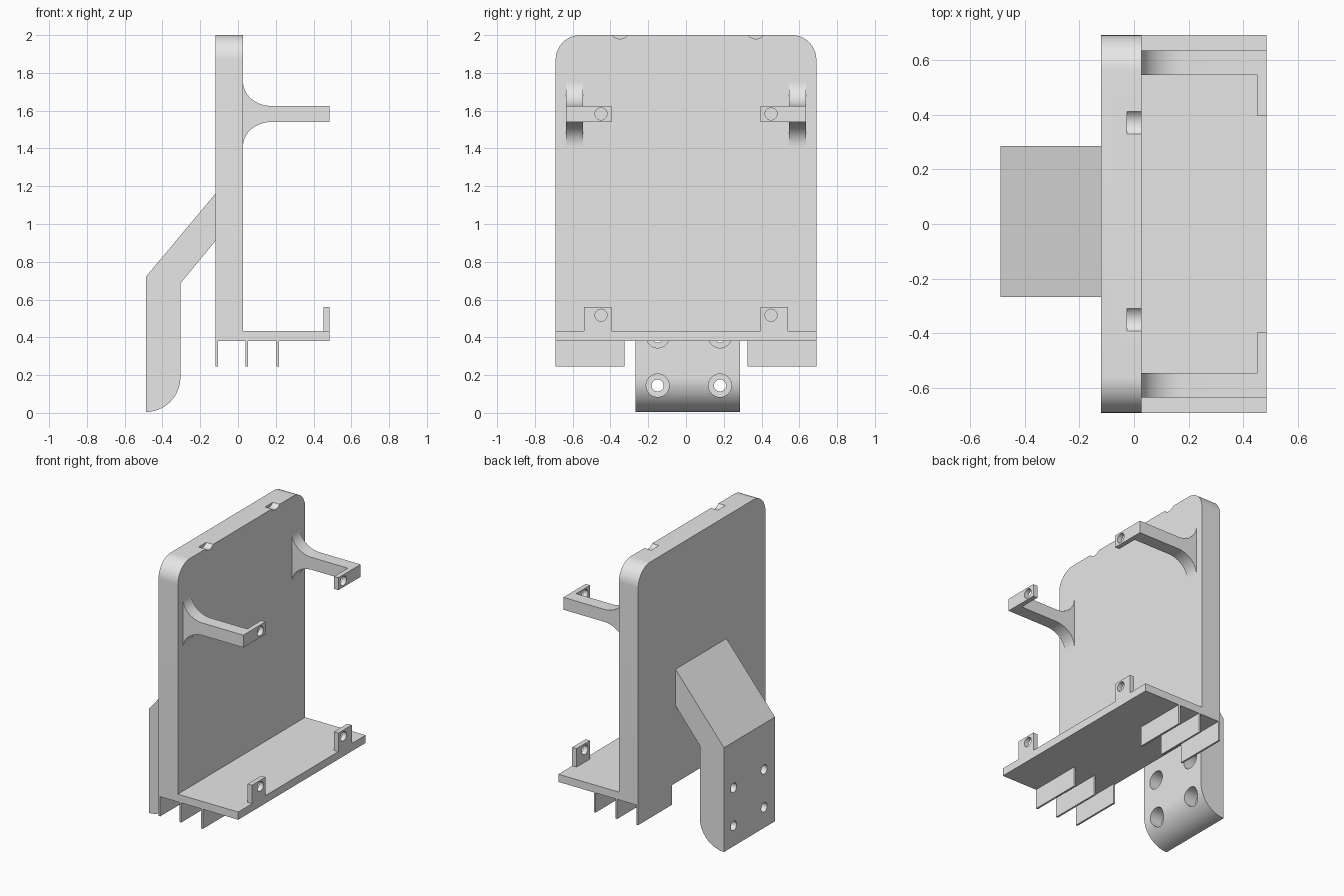
import bpy, bmesh, math

if "Cube" in bpy.data.objects:
    bpy.data.objects.remove(bpy.data.objects["Cube"])

grey = bpy.data.materials.new("plain_grey")
grey.diffuse_color = (0.8, 0.8, 0.8, 1)
grey.use_nodes = True
grey.node_tree.nodes["Principled BSDF"].inputs["Base Color"].default_value = grey.diffuse_color


def prism(name, pts, axis, lo, hi):
    """Extrude a 2D outline: axis 'x' takes (y, z) points, 'y' takes (x, z)."""
    bm = bmesh.new()
    put = (lambda p, d: (d, p[0], p[1])) if axis == 'x' else (lambda p, d: (p[0], d, p[1]))
    face = bm.faces.new([bm.verts.new(put(p, lo)) for p in pts])
    ext = bmesh.ops.extrude_face_region(bm, geom=[face])
    step = (hi - lo, 0, 0) if axis == 'x' else (0, hi - lo, 0)
    bmesh.ops.translate(bm, vec=step, verts=[v for v in ext['geom'] if isinstance(v, bmesh.types.BMVert)])
    bmesh.ops.recalc_face_normals(bm, faces=bm.faces)
    mesh = bpy.data.meshes.new(name)
    bm.to_mesh(mesh)
    bm.free()
    mesh.materials.append(grey)
    ob = bpy.data.objects.new(name, mesh)
    bpy.context.collection.objects.link(ob)
    return ob


def box(name, x0, x1, y0, y1, z0, z1):
    return prism(name, [(y0, z0), (y1, z0), (y1, z1), (y0, z1)], 'x', x0, x1)


def arc(cx, cz, rx, rz, a0, a1, n=16):
    return [(cx + rx * math.cos(math.radians(a0 + (a1 - a0) * i / n)),
             cz + rz * math.sin(math.radians(a0 + (a1 - a0) * i / n))) for i in range(n + 1)]


def bore(target, y, z, r, x0, x1):
    """Cut a round hole along x."""
    cutter = prism("hole_cutter", arc(y, z, r, r, 0, 360, 32)[:-1], 'x', x0, x1)
    mod = target.modifiers.new("hole", 'BOOLEAN')
    mod.operation, mod.solver, mod.object = 'DIFFERENCE', 'EXACT', cutter
    bpy.context.view_layer.objects.active = target
    bpy.ops.object.modifier_apply(modifier=mod.name)
    bpy.data.objects.remove(cutter)


# Back plate with rounded top corners and two shallow notches
plate = prism("back_plate", [(-0.69, 0.38), (0.69, 0.38)]
              + arc(0.56, 1.87, 0.13, 0.13, 0, 90) + arc(-0.56, 1.87, 0.13, 0.13, 90, 180),
              'x', -0.12, 0.027)
for y in (-0.35, 0.37):
    bore(plate, y, 2.034, 0.054, -0.025, 0.06)

# Bottom shelf
box("shelf", 0.027, 0.485, -0.69, 0.69, 0.38, 0.433)

# Bent mounting leg with counterbored screw holes
leg = prism("mounting_leg", [(-0.488, 0.72), (-0.12, 1.16), (-0.12, 0.91), (-0.305, 0.685)]
            + arc(-0.488, 0.188, 0.183, 0.183, 0, -90), 'y', -0.267, 0.285)
for y in (-0.15, 0.18):
    for z in (0.145, 0.405):
        bore(leg, y, z, 0.061, -0.40, -0.2)
        bore(leg, y, z, 0.032, -0.6, -0.2)

for side, s in (("left", -1), ("right", 1)):
    # Flared upper arm
    arm = (arc(0.177, 1.752, 0.15, 0.127, 180, 270) + [(0.485, 1.625), (0.485, 1.54)]
           + arc(0.177, 1.413, 0.15, 0.127, 90, 180))
    prism(side + "_arm", arm, 'y', s * 0.545, s * 0.635)
    # Inward-turned tip with a hole
    tip = box(side + "_arm_tip", 0.452, 0.485, s * 0.395, s * 0.545, 1.54, 1.625)
    bore(tip, s * 0.45, 1.583, 0.032, 0.4, 0.6)
    # Lower tab with a hole
    tab = box(side + "_shelf_tab", 0.452, 0.485, s * 0.395, s * 0.54, 0.433, 0.56)
    bore(tab, s * 0.45, 0.517, 0.032, 0.4, 0.6)
    # Thin fins below the shelf
    for i, x in enumerate((-0.12, 0.039, 0.203)):
        box(f"{side}_fin_{i + 1}", x, x + 0.013, s * 0.325, s * 0.69, 0.245, 0.38)

# Smooth the curved faces, keep edges sharp
for ob in bpy.context.scene.objects:
    ob.select_set(True)
bpy.context.view_layer.objects.active = plate
bpy.ops.object.shade_smooth_by_angle(angle=math.radians(30))
